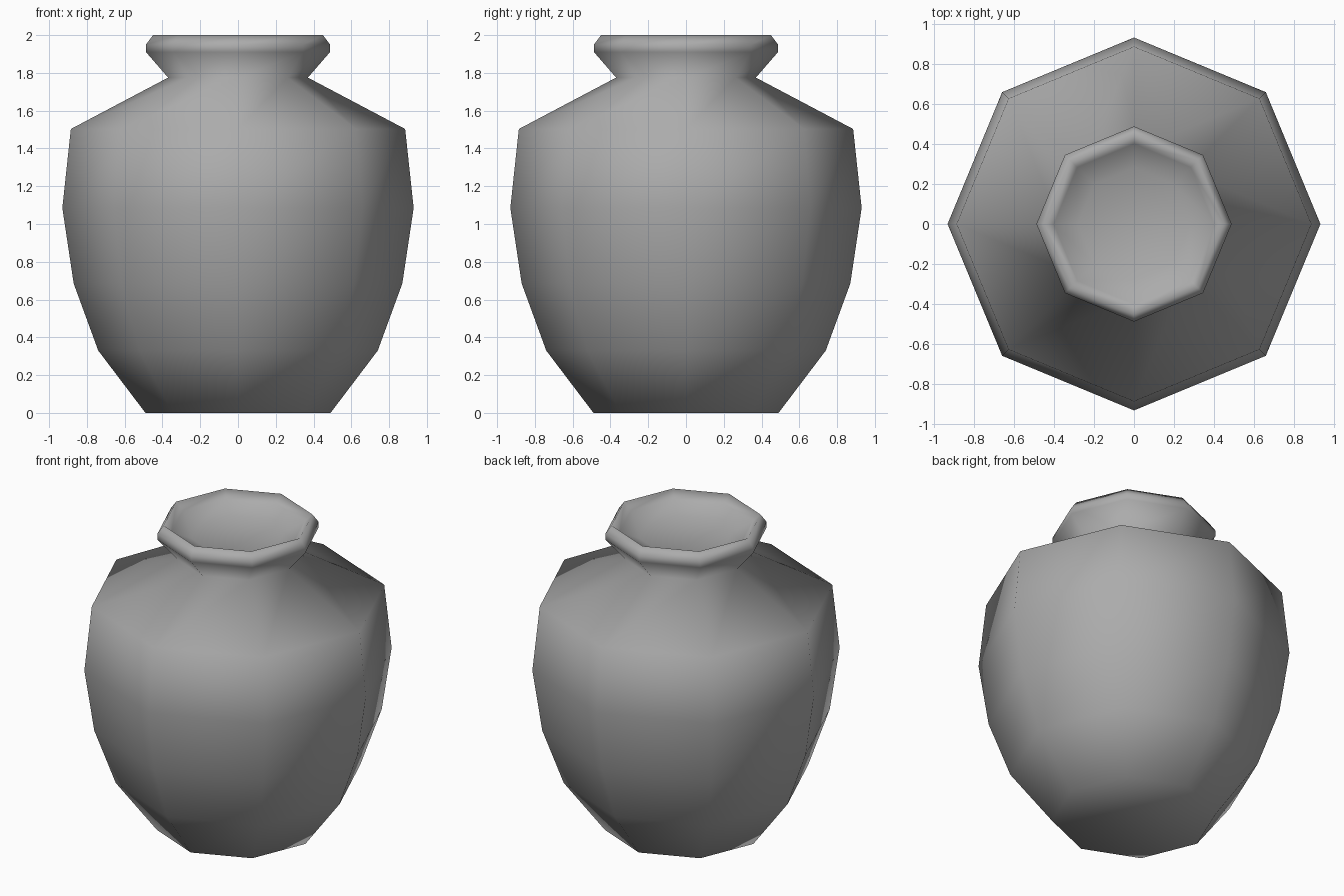
import bpy, bmesh
from math import cos, sin, pi

if "Cube" in bpy.data.objects:
    bpy.data.objects.remove(bpy.data.objects["Cube"])

SIDES = 8

# Lathe profile (radius, height): outside from base to lip, then into the shallow mouth
profile = [
    (0.49, 0.0), (0.74, 0.33), (0.87, 0.685), (0.93, 1.085), (0.885, 1.503),
    (0.37, 1.775),                                # neck
    (0.487, 1.91), (0.487, 1.95), (0.45, 2.0),    # rolled lip
    (0.40, 1.955), (0.28, 1.90),                  # dished mouth
]

bm = bmesh.new()
rings = [[bm.verts.new((r * cos(2 * pi * i / SIDES), r * sin(2 * pi * i / SIDES), z))
          for i in range(SIDES)] for r, z in profile]

# Walls
for low, high in zip(rings, rings[1:]):
    for i in range(SIDES):
        j = (i + 1) % SIDES
        bm.faces.new((low[i], low[j], high[j], high[i]))

# Base and mouth floor
bm.faces.new(rings[0][::-1])
bm.faces.new(rings[-1])

for f in bm.faces:
    f.smooth = True

# Dark grey clay
clay = bpy.data.materials.new("dark_grey")
clay.diffuse_color = (0.41, 0.41, 0.41, 1)
clay.use_nodes = True
clay.node_tree.nodes["Principled BSDF"].inputs["Base Color"].default_value = clay.diffuse_color

mesh = bpy.data.meshes.new("vase")
bm.to_mesh(mesh)
bm.free()
mesh.materials.append(clay)
vase = bpy.data.objects.new("vase", mesh)
bpy.context.collection.objects.link(vase)
